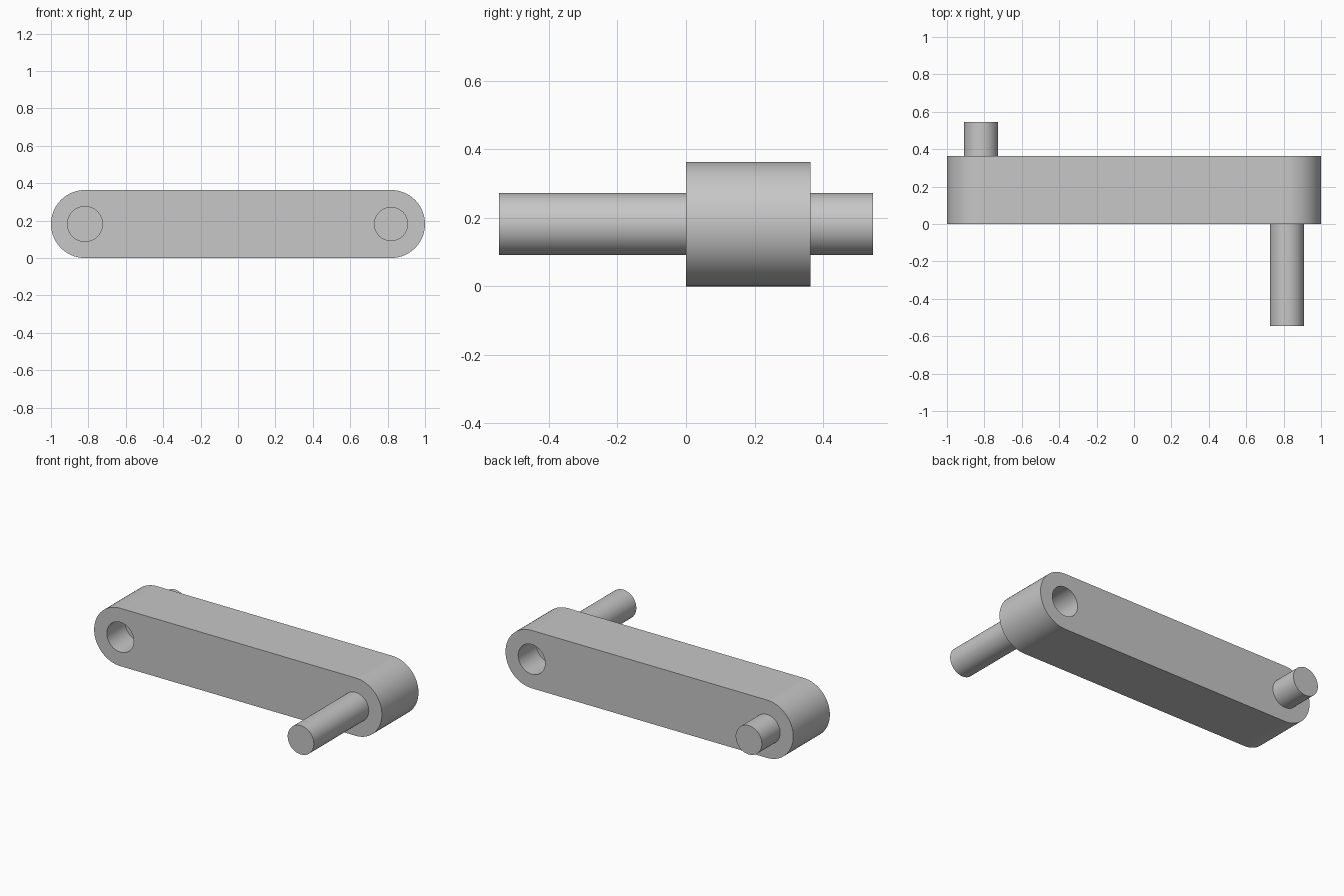
import bpy
import math

cube = bpy.data.objects.get("Cube")
if cube:
    bpy.data.objects.remove(cube, do_unlink=True)

R = 2 / 11            # radius of the rounded arm ends
PIN_R = R / 2
HOLE_R = PIN_R * 1.03
THICK = 2 * R         # arm runs from y = 0 to y = THICK
END_X = 1 - R         # axis of each end
REACH = 3 * R         # how far the pins reach in y
MID = THICK / 2

grey = bpy.data.materials.new("grey")
grey.use_nodes = True
grey.diffuse_color = (0.57, 0.57, 0.57, 1)
grey.node_tree.nodes["Principled BSDF"].inputs["Base Color"].default_value = grey.diffuse_color


def activate(obj):
    bpy.ops.object.select_all(action='DESELECT')
    obj.select_set(True)
    bpy.context.view_layer.objects.active = obj


def rod(name, x, y0, y1, radius):
    """Cylinder along y between y0 and y1."""
    bpy.ops.mesh.primitive_cylinder_add(
        vertices=64, radius=radius, depth=y1 - y0,
        location=(x, (y0 + y1) / 2, R), rotation=(math.pi / 2, 0, 0))
    obj = bpy.context.object
    obj.name = name
    obj.data.materials.append(grey)
    return obj


def smooth(obj):
    activate(obj)
    bpy.ops.object.shade_smooth_by_angle(angle=math.radians(35))


# Arm: stadium outline extruded along y
steps = 32
outline = []
for side in (1, -1):
    for i in range(steps + 1):
        a = math.pi * i / steps - math.pi / 2
        outline.append((side * (END_X + R * math.cos(a)), R + side * R * math.sin(a)))
n = len(outline)
verts = [(x, y, z) for y in (0, THICK) for x, z in outline]
faces = [tuple(range(n)), tuple(reversed(range(n, 2 * n)))]
faces += [(i, i + n, (i + 1) % n + n, (i + 1) % n) for i in range(n)]
mesh = bpy.data.meshes.new("crank_arm")
mesh.from_pydata(verts, [], faces)
mesh.materials.append(grey)
arm = bpy.data.objects.new("crank_arm", mesh)
bpy.context.collection.objects.link(arm)

# Blind sockets: one open at the front, one open at the back
for x, y0, y1 in ((-END_X, -R, MID), (END_X, MID, THICK + R)):
    cutter = rod("socket_cutter", x, y0, y1, HOLE_R)
    cutter.hide_render = True
    cut = arm.modifiers.new("socket", 'BOOLEAN')
    cut.operation = 'DIFFERENCE'
    cut.solver = 'EXACT'
    cut.object = cutter
    activate(arm)
    bpy.ops.object.modifier_apply(modifier=cut.name)
    bpy.data.objects.remove(cutter, do_unlink=True)
smooth(arm)
arm.modifiers.new("even_shading", 'WEIGHTED_NORMAL').keep_sharp = True

# Pins, seated in the arm opposite the sockets
smooth(rod("long_front_pin", END_X, -REACH, MID - 0.02, PIN_R))
smooth(rod("short_back_pin", -END_X, MID + 0.02, REACH, PIN_R))
